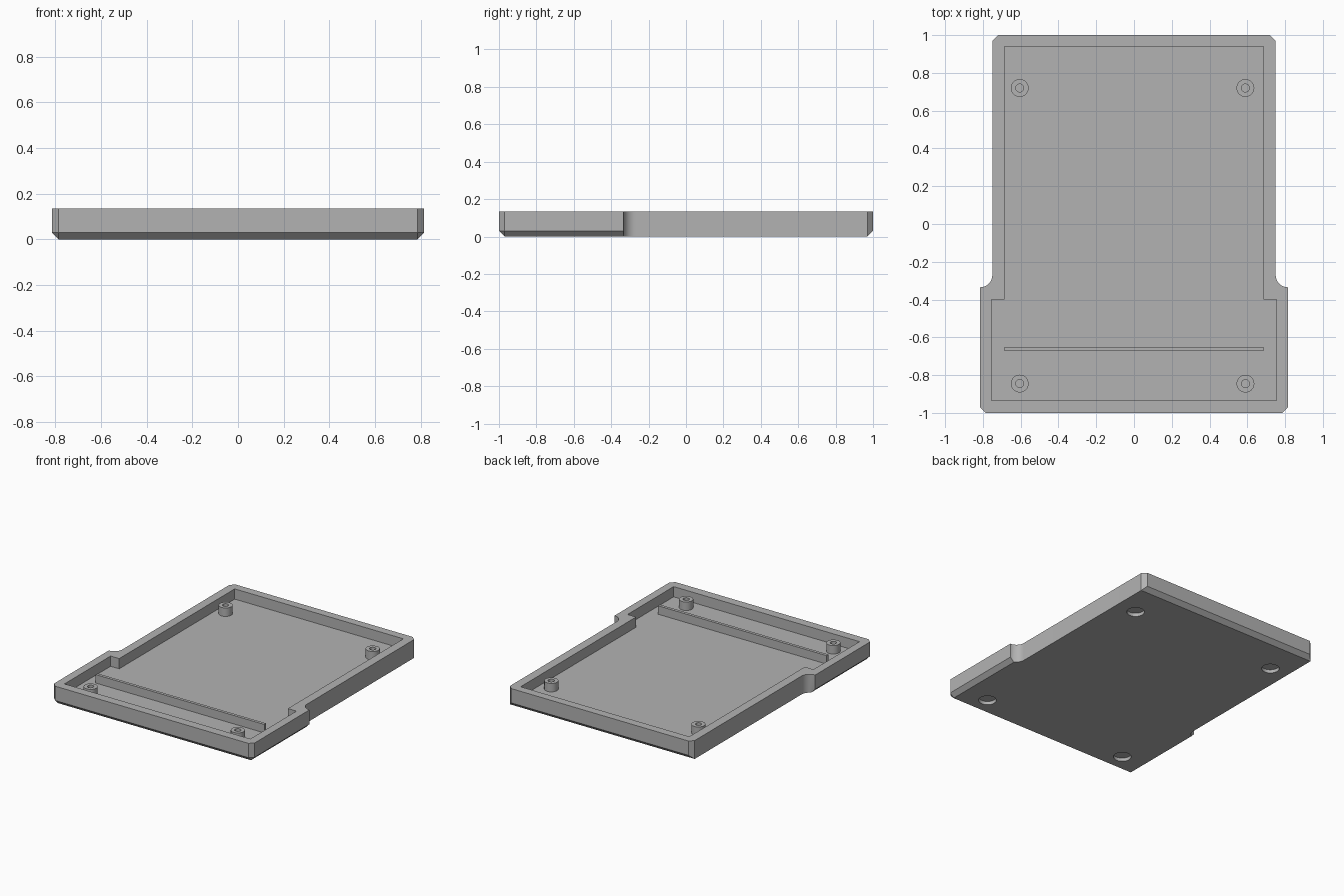
import bpy, bmesh, math
from mathutils import Matrix

cube = bpy.data.objects.get("Cube")
if cube:
    bpy.data.objects.remove(cube, do_unlink=True)

HEIGHT, FLOOR, BEVEL = 0.135, 0.06, 0.03
RIB_TOP = 0.122
MOUNTS = [(x, y) for x in (-0.605, 0.59) for y in (-0.845, 0.72)]

grey = bpy.data.materials.new("plain grey")
grey.use_nodes = True
grey.diffuse_color = (0.45, 0.45, 0.45, 1)
grey.node_tree.nodes["Principled BSDF"].inputs["Base Color"].default_value = grey.diffuse_color


def make_object(name, bm):
    bmesh.ops.remove_doubles(bm, verts=bm.verts, dist=0.0001)
    bmesh.ops.recalc_face_normals(bm, faces=bm.faces)
    mesh = bpy.data.meshes.new(name)
    bm.to_mesh(mesh)
    bm.free()
    mesh.materials.append(grey)
    obj = bpy.data.objects.new(name, mesh)
    bpy.context.collection.objects.link(obj)
    return obj


def select_only(obj):
    bpy.ops.object.select_all(action="DESELECT")
    obj.select_set(True)
    bpy.context.view_layer.objects.active = obj


def smooth(obj):
    select_only(obj)
    bpy.ops.object.shade_smooth_by_angle(angle=math.radians(30))


def mirrored(half):
    return half + [(-x, y) for x, y in reversed(half)]


def loft(name, levels):
    """Closed solid through outlines with equal point counts: (z, points)."""
    bm = bmesh.new()
    rings = [[bm.verts.new((x, y, z)) for x, y in pts] for z, pts in levels]
    n = len(rings[0])
    for low, high in zip(rings, rings[1:]):
        for i in range(n):
            j = (i + 1) % n
            bm.faces.new((low[i], low[j], high[j], high[i]))
    bm.faces.new(list(reversed(rings[0])))
    bm.faces.new(rings[-1])
    return make_object(name, bm)


def cut(target, cutter):
    mod = target.modifiers.new("cut", "BOOLEAN")
    mod.operation = "DIFFERENCE"
    mod.solver = "EXACT"
    mod.object = cutter
    select_only(target)
    bpy.ops.object.modifier_apply(modifier=mod.name)
    bpy.data.objects.remove(cutter, do_unlink=True)


def lathe(name, profile, x, y, steps=32):
    bm = bmesh.new()
    verts = [bm.verts.new((r, 0, z)) for r, z in profile]
    edges = [bm.edges.new(pair) for pair in zip(verts, verts[1:])]
    bmesh.ops.spin(bm, geom=verts + edges, cent=(0, 0, 0), axis=(0, 0, 1),
                   angle=math.tau, steps=steps, use_merge=True)
    bmesh.ops.translate(bm, verts=bm.verts, vec=(x, y, 0))
    return make_object(name, bm)


# Tray body: wide front, narrow back, concave fillets where they meet
R = 0.065
angles = [math.radians(a) for a in range(0, 91, 9)]
fillet = [(0.815 - R * math.sin(a), -0.27 - R * math.cos(a)) for a in angles]
upper = [(0.785, -1), (0.815, -0.97)] + fillet + [(0.75, 0.97), (0.72, 1)]
lower = [(0.785, -0.97)] * 2 + [(min(x, 0.785), y) for x, y in fillet] + [(0.75, 0.97)] * 2
tray = loft("tray", [(0, mirrored(lower)), (BEVEL, mirrored(upper)),
                     (HEIGHT, mirrored(upper))])

# Cavity that leaves the rim and floor
inner = mirrored([(0.755, -0.935), (0.755, -0.4), (0.685, -0.4), (0.685, 0.94)])
cut(tray, loft("cavity_cutter", [(FLOOR, inner), (HEIGHT + 0.1, inner)]))

# Round recesses in the underside below each post
for x, y in MOUNTS:
    cut(tray, lathe("recess_cutter", [(0, -0.05), (0.06, -0.05),
                                      (0.06, 0.025), (0, 0.025)], x, y))
smooth(tray)

# Hollow mounting posts
for x, y in MOUNTS:
    name = ("front" if y < 0 else "back") + ("_left" if x > 0 else "_right") + "_post"
    smooth(lathe(name, [(0, FLOOR + 0.005), (0.021, FLOOR + 0.005), (0.021, RIB_TOP),
                        (0.047, RIB_TOP), (0.047, FLOOR - 0.005),
                        (0, FLOOR - 0.005)], x, y))

# Thin rib across the front of the floor
bm = bmesh.new()
bmesh.ops.create_cube(bm, size=1, matrix=Matrix.Translation(
    (0, -0.662, (FLOOR + RIB_TOP - 0.005) / 2)) @ Matrix.Diagonal(
    (1.37, 0.022, RIB_TOP - FLOOR + 0.005, 1)))
make_object("cross_rib", bm)
